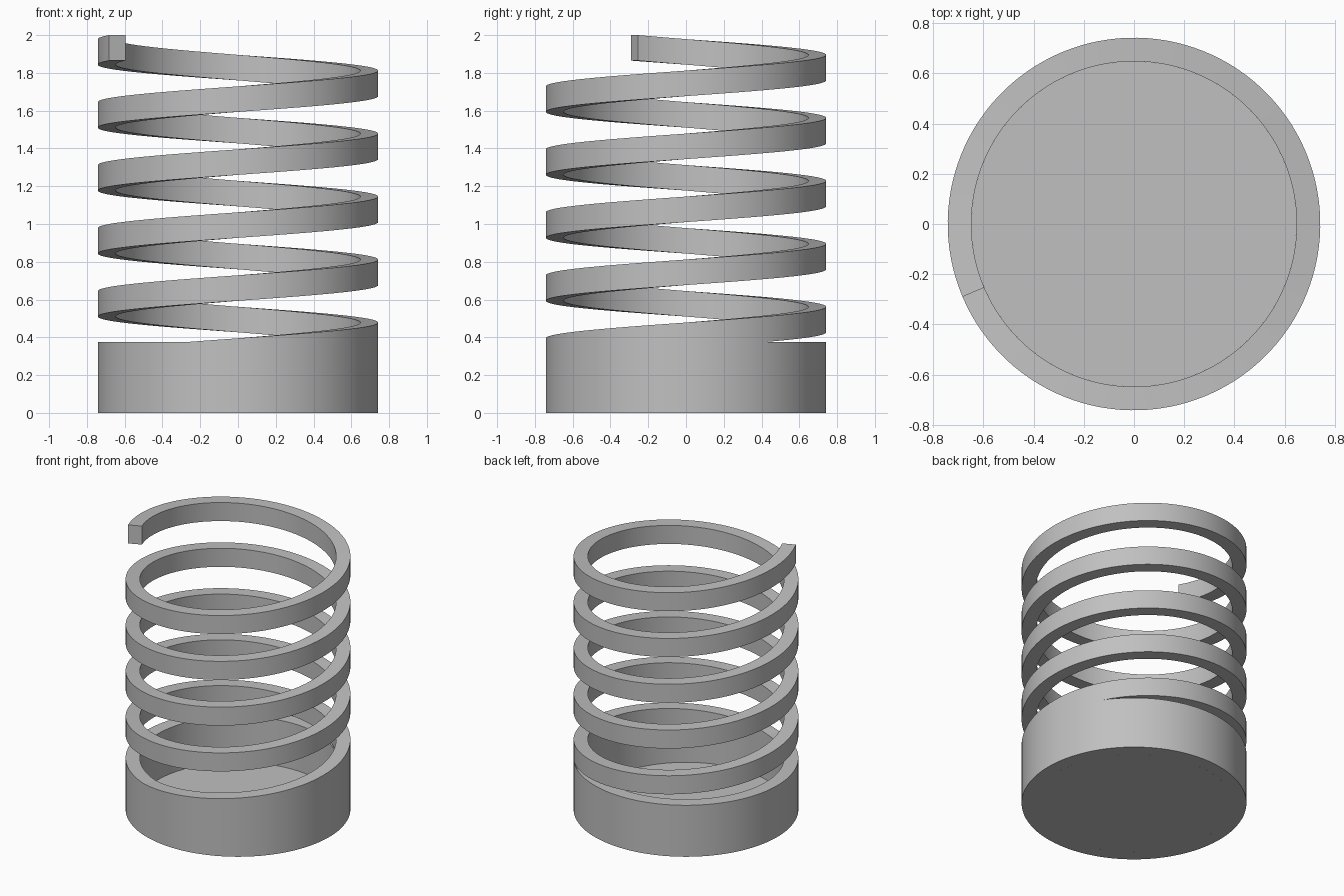
import bpy, bmesh, math
from mathutils import Vector

cube = bpy.data.objects.get("Cube")
if cube:
    bpy.data.objects.remove(cube, do_unlink=True)

OUTER, INNER = 0.742, 0.648      # shared radii of cup and coil
CUP_HEIGHT, FLOOR = 0.375, 0.04
TURNS, STEPS = 5, 120            # coil turns and segments per turn
COIL_START, COIL_END, BAND = 0.198, 1.865, 0.135
PHASE = math.radians(203)        # direction of both coil ends

grey = bpy.data.materials.new("plain grey")
grey.use_nodes = True
grey.diffuse_color = (0.53, 0.53, 0.53, 1)
grey.node_tree.nodes["Principled BSDF"].inputs["Base Color"].default_value = grey.diffuse_color


def sweep(name, profile, steps, rise=0.0, closed=False):
    """Turn a closed (radius, height) profile around z, rising evenly."""
    bm = bmesh.new()
    rings = []
    for i in range(steps if closed else steps + 1):
        a = PHASE + math.tau * i / STEPS
        lift = rise * i / steps
        rings.append([bm.verts.new(Vector((r * math.cos(a), r * math.sin(a), z + lift)))
                      for r, z in profile])
    pairs = list(zip(rings, rings[1:]))
    if closed:
        pairs.append((rings[-1], rings[0]))
    n = len(profile)
    for a, b in pairs:
        for j in range(n):
            k = (j + 1) % n
            bm.faces.new((a[j], b[j], b[k], a[k]))
    if not closed:
        bm.faces.new(rings[0])
        bm.faces.new(rings[-1])
    return finish(name, bm)


def finish(name, bm):
    bmesh.ops.recalc_face_normals(bm, faces=bm.faces)
    mesh = bpy.data.meshes.new(name)
    bm.to_mesh(mesh)
    bm.free()
    mesh.materials.append(grey)
    obj = bpy.data.objects.new(name, mesh)
    bpy.context.collection.objects.link(obj)
    bpy.ops.object.select_all(action='DESELECT')
    obj.select_set(True)
    bpy.context.view_layer.objects.active = obj
    bpy.ops.object.shade_smooth_by_angle(angle=math.radians(30))
    return obj


def band(z0, z1):
    return [(INNER, z0), (OUTER, z0), (OUTER, z1), (INNER, z1)]


# Round cup wall
sweep("base_wall", band(0, CUP_HEIGHT), STEPS, closed=True)

# Thin floor disc inside the wall
bm = bmesh.new()
bmesh.ops.create_cone(bm, cap_ends=True, segments=STEPS, radius1=INNER, radius2=INNER, depth=FLOOR)
bmesh.ops.translate(bm, verts=bm.verts, vec=(0, 0, FLOOR / 2))
finish("base_floor", bm)

# Square-section helix rising out of the wall
sweep("spring_coil", band(COIL_START, COIL_START + BAND), STEPS * TURNS,
      rise=COIL_END - COIL_START)
